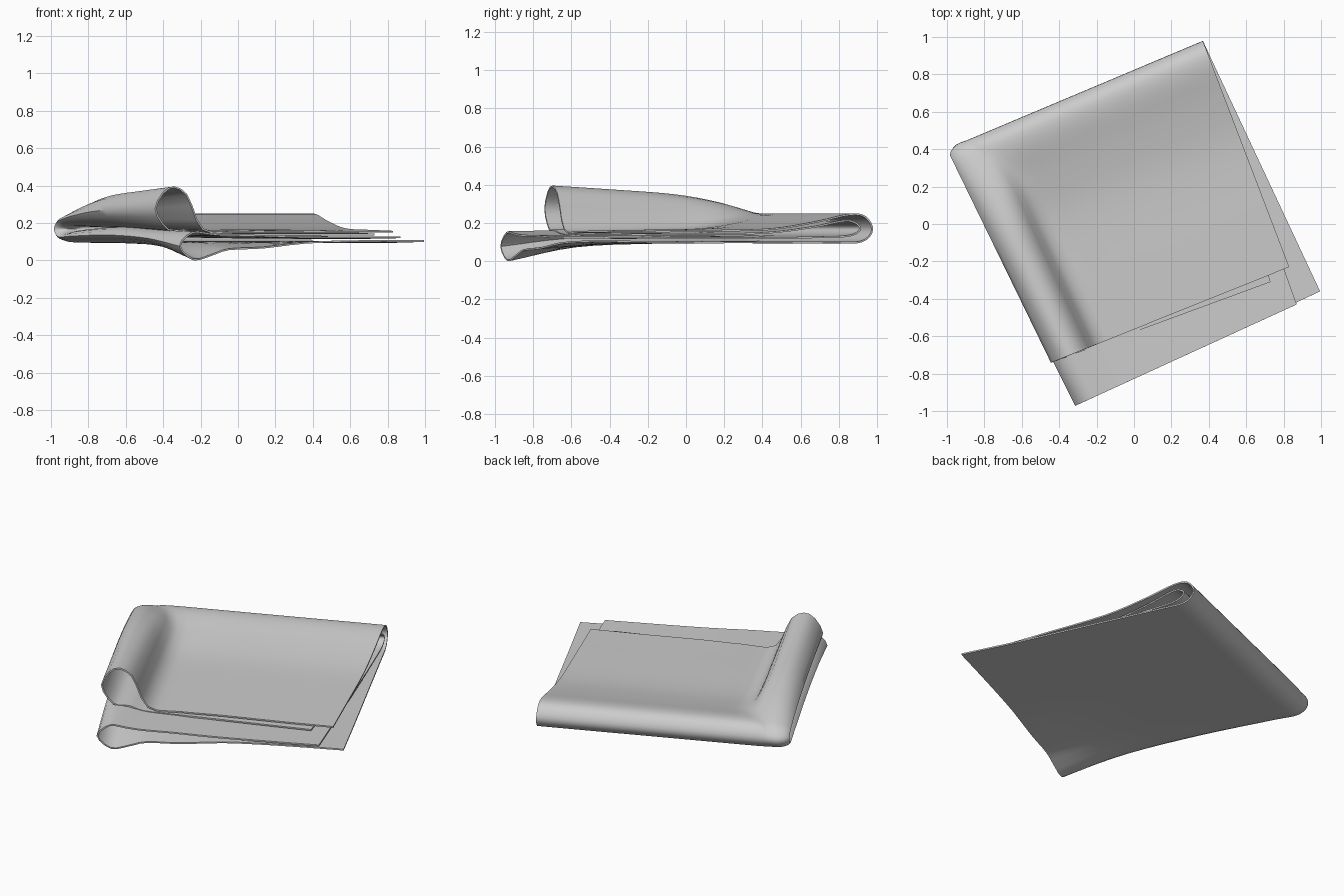
import bpy, bmesh
from mathutils import Vector

if "Cube" in bpy.data.objects:
    bpy.data.objects.remove(bpy.data.objects["Cube"])

# Plan corners: shared back fold, then front corners of lower and upper sheets
BACK_L, BACK_R = Vector((-0.995, 0.40)), Vector((0.37, 0.975))
LOWER = (Vector((-0.31, -0.97)), Vector((0.995, -0.36)), Vector((0.87, -0.43)))
UPPER = (Vector((-0.44, -0.74)), Vector((0.83, -0.23)), Vector((0.73, -0.31)))

# Sections from lower front edge, round the back fold, to the upper front edge:
# v outer, v inner, tube width, z outer, tube z outer, tube z inner, z inner, spread
LOW_SECTIONS = [
    (1.00, 1.00, .20, .105, .006, .150, .125, .45),
    (0.75, 0.75, .20, .100, .080, .160, .122, .35),
    (0.45, 0.45, .18, .100, .100, .175, .122, .20),
    (0.15, 0.16, .16, .100, .103, .160, .128, .10),
    (0.04, 0.075, .13, .105, .110, .145, .138, .05),
    (0.00, 0.045, .12, .165, .165, .165, .170, .05),
]
UP_SECTIONS = [
    (0.03, 0.07, .13, .233, .220, .185, .203, .05),
    (0.10, 0.12, .17, .245, .255, .190, .212, .05),
    (0.25, 0.25, .20, .205, .305, .188, .178, .05),
    (0.45, 0.45, .20, .168, .345, .188, .148, .05),
    (0.75, 0.75, .20, .160, .370, .178, .145, .05),
    (1.00, 1.00, .20, .155, .388, .168, .140, .05),
]


def section_points(sec, corners, lower):
    """One cross-section: outer layer, round the left tube, back along the inner layer."""
    vo, vi, w, zo, to, ti, zi, g = sec
    fc = 0.75 if lower else 0.85
    half = [(1, 0), (.75, 0), (.52, g * .2), (.34, g * .8 if lower else 0),
            (w, g), (w * .65, fc), (w * .28, 1)]
    cols = [(a, zo + (to - zo) * f, 0) for a, f in half]
    cols.append((0, (to + ti) / 2, .5))
    cols += [(a, zi + (ti - zi) * f, 1) for a, f in reversed(half)]
    pts = []
    for a, z, m in cols:
        v = vo + (vi - vo) * m
        left = BACK_L.lerp(corners[0], v)
        right = BACK_R.lerp(corners[1 if m < .6 else 2], v)
        p = left.lerp(right, a)
        pts.append(Vector((p.x, p.y, z)))
    return pts


def smooth_path(pts, n):
    """Catmull-Rom curve through the points."""
    ext = [pts[0] * 2 - pts[1]] + pts + [pts[-1] * 2 - pts[-2]]
    out = []
    for i in range(len(pts) - 1):
        p0, p1, p2, p3 = ext[i:i + 4]
        for k in range(n):
            t = k / n
            out.append(.5 * (2 * p1 + (p2 - p0) * t + (2 * p0 - 5 * p1 + 4 * p2 - p3) * t * t
                             + (3 * p1 - p0 - 3 * p2 + p3) * t ** 3))
    return out + [pts[-1]]


# Folded cloth: one continuous sheet
rows = [section_points(s, LOWER, True) for s in LOW_SECTIONS]
rows += [section_points(s, UPPER, False) for s in UP_SECTIONS]
rows = [smooth_path(r, 3) for r in rows]
columns = [smooth_path(list(c), 4) for c in zip(*rows)]
low = min(p.z for c in columns for p in c)

bm = bmesh.new()
grid = [[bm.verts.new((p.x, p.y, p.z - low + .005)) for p in c] for c in columns]
for i in range(len(grid) - 1):
    for j in range(len(grid[0]) - 1):
        bm.faces.new((grid[i][j], grid[i + 1][j], grid[i + 1][j + 1], grid[i][j + 1]))
bmesh.ops.recalc_face_normals(bm, faces=bm.faces)
mesh = bpy.data.meshes.new("folded_cloth")
bm.to_mesh(mesh)
bm.free()
cloth = bpy.data.objects.new("folded_cloth", mesh)
bpy.context.collection.objects.link(cloth)

# Fabric thickness
solid = cloth.modifiers.new("thickness", 'SOLIDIFY')
solid.thickness = 0.009
solid.offset = 0
bpy.context.view_layer.objects.active = cloth
cloth.select_set(True)
bpy.ops.object.modifier_apply(modifier=solid.name)
bpy.ops.object.shade_smooth_by_angle(angle=0.8)
